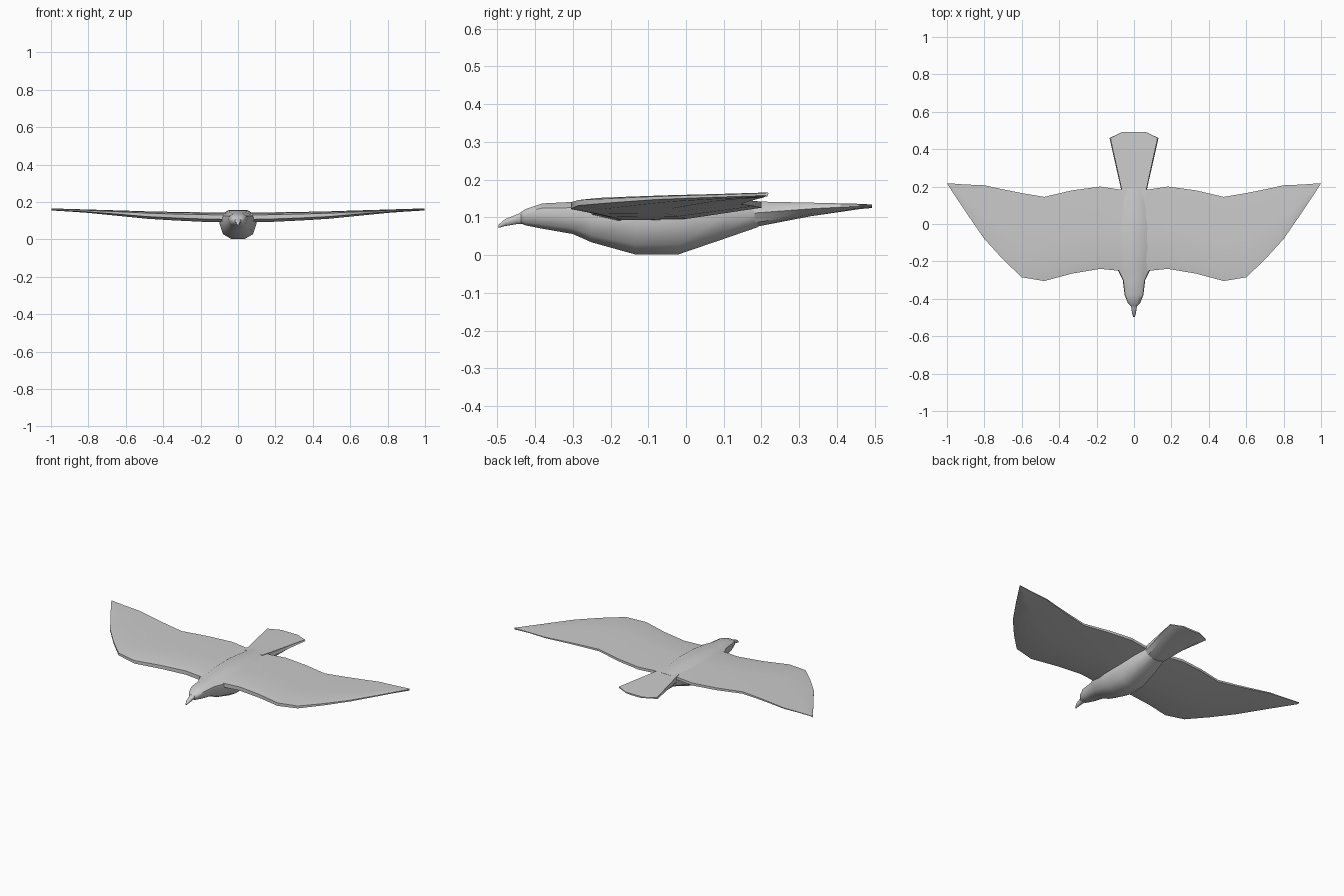
import bpy, bmesh, math


def loft(name, rings, angle=35):
    """Skin a list of equal-length closed rings, cap both ends."""
    bm = bmesh.new()
    loops = [[bm.verts.new(p) for p in r] for r in rings]
    n = len(loops[0])
    for a, b in zip(loops, loops[1:]):
        for i in range(n):
            j = (i + 1) % n
            bm.faces.new((a[i], a[j], b[j], b[i]))
    bm.faces.new(loops[0])
    bm.faces.new(loops[-1])
    bmesh.ops.recalc_face_normals(bm, faces=bm.faces)
    me = bpy.data.meshes.new(name)
    bm.to_mesh(me)
    bm.free()
    ob = bpy.data.objects.new(name, me)
    bpy.context.collection.objects.link(ob)
    bpy.ops.object.select_all(action='DESELECT')
    ob.select_set(True)
    bpy.context.view_layer.objects.active = ob
    bpy.ops.object.shade_smooth_by_angle(angle=math.radians(angle))
    return ob


def body_ring(y, w, zt, zb, top=0.5):
    """Ten-sided cross-section, broad at the shoulders, flat at the belly."""
    h = zt - zb
    half = [(0.35, 0), (0.8, 0.17), (1, 0.55), (0.95, 0.82), (top, 1)]
    pts = [(w * a, y, zb + h * b) for a, b in half]
    return pts + [(-x, yy, z) for x, yy, z in reversed(pts)]


# Head, breast and belly: y, half width, top, bottom
body = [(-0.44, 0.014, 0.112, 0.085), (-0.425, 0.032, 0.122, 0.079),
        (-0.38, 0.05, 0.137, 0.07), (-0.30, 0.06, 0.141, 0.056),
        (-0.25, 0.085, 0.146, 0.034), (-0.135, 0.10, 0.155, 0.002),
        (-0.02, 0.10, 0.157, 0.002), (0.10, 0.085, 0.15, 0.043),
        (0.19, 0.066, 0.143, 0.074)]
loft("body", [body_ring(*s) for s in body], 45)

# Fanned tail
tail = [(0.15, 0.062, 0.144, 0.07), (0.19, 0.07, 0.142, 0.076),
        (0.33, 0.102, 0.139, 0.103), (0.46, 0.131, 0.136, 0.122),
        (0.493, 0.06, 0.134, 0.125)]
loft("tail", [body_ring(*s, top=0.96) for s in tail])

# Beak with a drooping tip
beak = [(-0.42, 0.021, 0.12, 0.084), (-0.45, 0.014, 0.107, 0.082),
        (-0.48, 0.01, 0.095, 0.077), (-0.497, 0.004, 0.08, 0.072)]
loft("beak", [body_ring(*s) for s in beak], 50)

# Wing stations: x, leading y, trailing y, bottom z, top z
wing = [(0.0, -0.25, 0.185, 0.092, 0.145), (0.08, -0.25, 0.185, 0.092, 0.144),
        (0.18, -0.24, 0.20, 0.094, 0.145), (0.33, -0.265, 0.18, 0.101, 0.147),
        (0.48, -0.305, 0.145, 0.11, 0.15), (0.60, -0.285, 0.165, 0.122, 0.154),
        (0.70, -0.19, 0.185, 0.132, 0.157), (0.80, -0.08, 0.207, 0.142, 0.16),
        (0.90, 0.065, 0.211, 0.149, 0.163), (0.997, 0.212, 0.218, 0.155, 0.166)]


def wing_ring(x, y0, y1, zb, zt):
    h, c = zt - zb, y1 - y0
    prof = [(0, 0.3), (0, 0.75), (0.12, 0.93), (0.45, 1), (1, 0.92),
            (1, 0.62), (0.55, 0.04), (0.15, 0.0)]
    return [(x, y0 + c * a, zb + h * b) for a, b in prof]


# Both wings in one span running through the body
span = [wing_ring(-s[0], *s[1:]) for s in reversed(wing[1:])] + [wing_ring(*s) for s in wing]
loft("wings", span)
